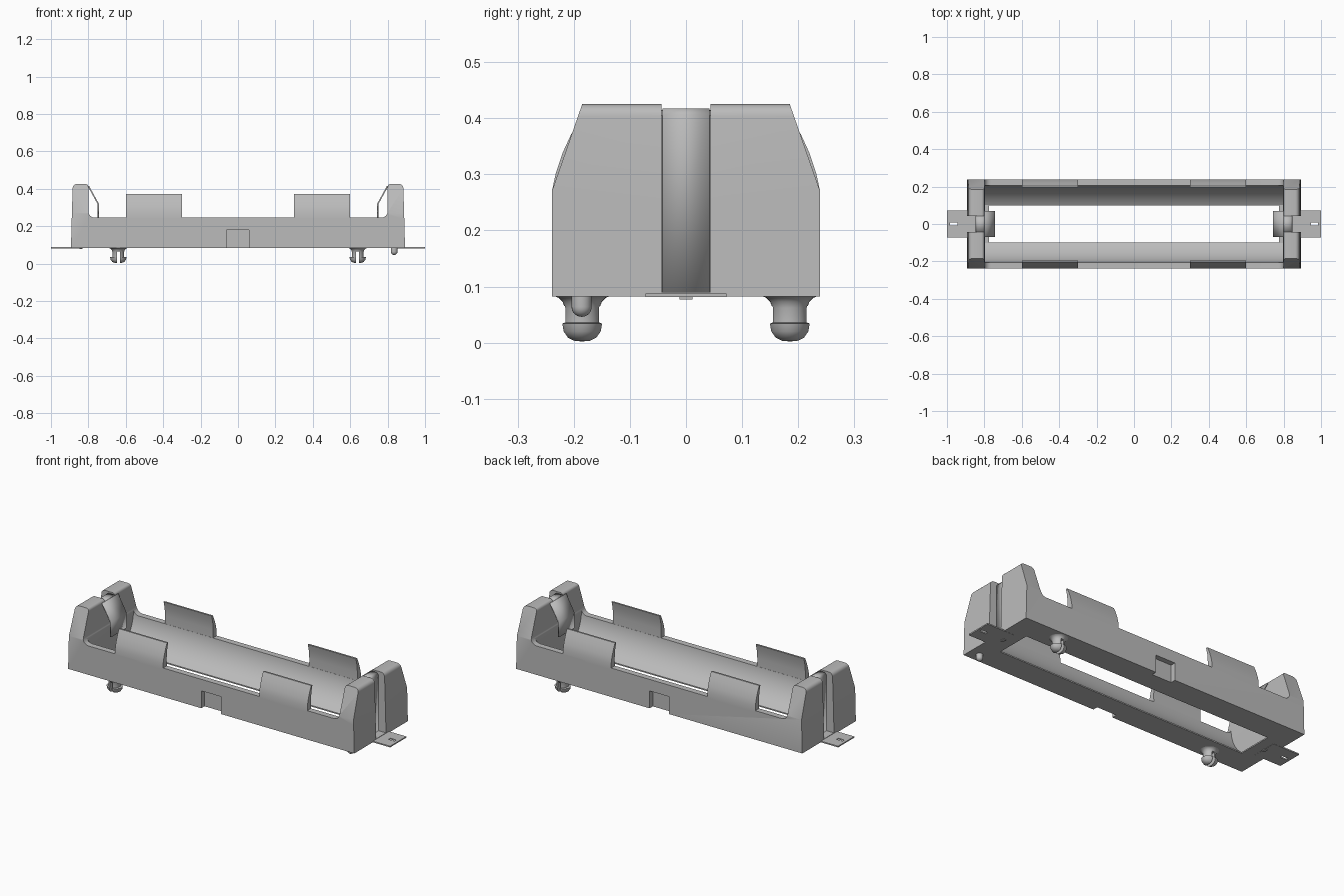
import bpy, bmesh, math
from mathutils import Vector

cube = bpy.data.objects.get("Cube")
if cube:
    bpy.data.objects.remove(cube, do_unlink=True)

grey = bpy.data.materials.new("plain_grey")
grey.use_nodes = True
grey.diffuse_color = (0.5, 0.5, 0.5, 1)
grey.node_tree.nodes["Principled BSDF"].inputs["Base Color"].default_value = (0.5, 0.5, 0.5, 1)


def finish(name, bm):
    bmesh.ops.recalc_face_normals(bm, faces=bm.faces[:])
    me = bpy.data.meshes.new(name)
    bm.to_mesh(me)
    bm.free()
    me.materials.append(grey)
    ob = bpy.data.objects.new(name, me)
    bpy.context.collection.objects.link(ob)
    return ob


def prism(name, pts, axis, lo, hi):
    """Extrude an outline: (x, z) points along y, or (y, z) points along x."""
    bm = bmesh.new()
    place = (lambda a, b, t: (a, t, b)) if axis == 'y' else (lambda a, b, t: (t, a, b))
    face = bm.faces.new([bm.verts.new(place(a, b, lo)) for a, b in pts])
    ext = bmesh.ops.extrude_face_region(bm, geom=[face])
    vs = [v for v in ext["geom"] if isinstance(v, bmesh.types.BMVert)]
    bmesh.ops.translate(bm, verts=vs, vec=Vector(place(0, 0, hi - lo)))
    return finish(name, bm)


def box(name, x0, x1, y0, y1, z0, z1):
    return prism(name, [(x0, z0), (x1, z0), (x1, z1), (x0, z1)], 'y', y0, y1)


def boolean(ob, cutter, op='DIFFERENCE'):
    m = ob.modifiers.new("cut", 'BOOLEAN')
    m.object, m.operation, m.solver = cutter, op, 'EXACT'
    bpy.context.view_layer.objects.active = ob
    bpy.ops.object.modifier_apply(modifier=m.name)
    bpy.data.objects.remove(cutter, do_unlink=True)


def arc(cx, cz, r, a0, a1, n):
    return [(cx + r * math.cos(math.radians(a0 + (a1 - a0) * i / n)),
             cz + r * math.sin(math.radians(a0 + (a1 - a0) * i / n))) for i in range(n + 1)]


def mirrored(half):
    return half + [(-a, b) for a, b in reversed(half)]


def lathe(name, profile, x, y, n=32):
    """Revolve (radius, z) points around a vertical axis at x, y."""
    bm = bmesh.new()
    vs = [bm.verts.new((r, 0, z)) for r, z in profile]
    es = [bm.edges.new(p) for p in zip(vs, vs[1:])]
    bmesh.ops.spin(bm, geom=vs + es, cent=(0, 0, 0), axis=(0, 0, 1),
                   angle=math.tau, steps=n, use_duplicate=False)
    bmesh.ops.remove_doubles(bm, verts=bm.verts[:], dist=0.0002)
    bmesh.ops.translate(bm, verts=bm.verts[:], vec=(x, y, 0))
    return finish(name, bm)


BASE, RIM, TOP = 0.082, 0.245, 0.425

# Tray body: side silhouette with raised ends, trimmed by the end silhouette
side = ([(0.893, BASE), (0.889, 0.24)] + arc(0.862, TOP - 0.022, 0.022, 0, 90, 5)
        + arc(0.815, TOP - 0.015, 0.015, 90, 180, 4) + arc(0.765, RIM + 0.035, 0.035, 0, -90, 6))
body = prism("tray_body", mirrored(side), 'y', -0.24, 0.24)
boolean(body, prism("end_trim", mirrored([(0.239, 0.05), (0.239, 0.27), (0.185, TOP), (0.18, 0.5)]),
                    'x', -1, 1), 'INTERSECT')

# Rounded cradle, open bottom window, and end slots
cradle = mirrored([(0.207, 0.6)] + arc(0, 0.27, 0.207, 0, -61, 14))
boolean(body, prism("cradle_cut", cradle, 'x', -0.797, 0.797))
boolean(body, box("window_cut", -0.775, 0.775, -0.1, 0.1, 0, 0.3))
for s in (-1, 1):
    x0, x1 = sorted((s * 0.84, s * 1.0))
    boolean(body, box("outer_slot", x0, x1, -0.044, 0.044, 0.09, 0.6))
    x0, x1 = sorted((s * 0.7, s * 1.0))
    boolean(body, box("web_top", x0, x1, -0.044, 0.044, 0.405, 0.6))
    # Small notch low in the middle of each long wall
    y0, y1 = sorted((s * 0.21, s * 0.3))
    boolean(body, box("wall_notch", -0.062, 0.06, y0, y1, 0, 0.18))

# Curved retaining tabs on the long walls
tab = [(0.239, 0.235), (0.239, 0.27), (0.232, 0.302), (0.220, 0.338), (0.204, 0.373),
       (0.194, 0.373), (0.203, 0.335), (0.207, 0.29), (0.206, 0.235)]
tabs = []
for ys, yname in ((-1, "front"), (1, "back")):
    for xs, xname in ((-1, "right"), (1, "left")):
        lo, hi = sorted((xs * 0.3, xs * 0.6))
        tabs.append(prism(f"{yname}_{xname}_tab", [(ys * a, b) for a, b in tab], 'x', lo, hi))


def strip(name, path, half_width, thick=0.007):
    """Bent sheet strip following an (x, z) path."""
    bm = bmesh.new()
    rows = [[bm.verts.new((x, y, z)) for y in (-half_width, half_width)] for x, z in path]
    for a, b in zip(rows, rows[1:]):
        bm.faces.new((a[0], a[1], b[1], b[0]))
    ob = finish(name, bm)
    m = ob.modifiers.new("thickness", 'SOLIDIFY')
    m.thickness, m.offset, m.use_even_offset = thick, 0, True
    return ob


# Metal contacts: flat terminal, riser over the end web, and bent spring leaf
parts = [body] + tabs
for s, side_name in ((-1, "right"), (1, "left")):
    x0, x1 = sorted((s * 0.835, s * 1.0))
    term = box(f"{side_name}_terminal", x0, x1, -0.072, 0.072, 0.081, 0.088)
    x0, x1 = sorted((s * 0.945, s * 0.983))
    boolean(term, box("terminal_hole", x0, x1, -0.008, 0.008, 0, 0.2))
    riser = strip(f"{side_name}_riser", [(s * x, z) for x, z in
                  ((0.843, 0.085), (0.843, 0.405), (0.836, 0.414), (0.808, 0.414), (0.797, 0.408))], 0.042)
    leaf = strip(f"{side_name}_spring_leaf", [(s * x, z) for x, z in
                 ((0.799, 0.413), (0.747, 0.318), (0.747, 0.235))], 0.07)
    nub = box(f"{side_name}_lock_nub", s * 0.84 - 0.008, s * 0.84 + 0.008, -0.012, 0.012, 0.077, 0.084)
    parts += [term, riser, leaf, nub]

# Split snap pegs at opposite corners
peg_profile = [(0, 0.002), (0.018, 0.003), (0.032, 0.009), (0.041, 0.02), (0.044, 0.034),
               (0.031, 0.036), (0.031, 0.062), (0.035, 0.073), (0.042, 0.080), (0.05, 0.083), (0, 0.083)]
for s, name in ((-1, "front_right_peg"), (1, "back_left_peg")):
    px, py = s * 0.64, s * 0.185
    peg = lathe(name, peg_profile, px, py)
    for v in peg.data.vertices:          # narrow the hooked head across the tray
        if v.co.z < 0.035:
            v.co.y = py + (v.co.y - py) * 0.82
    boolean(peg, box("peg_slot", px - 0.008, px + 0.008, py - 0.1, py + 0.1, -0.1, 0.065))
    parts.append(peg)

# Round-ended locating pin
pin = [(0, 0.046)] + arc(0, 0.064, 0.018, -75, 0, 6) + [(0.018, 0.084), (0, 0.084)]
parts.append(lathe("locating_pin", pin, 0.835, -0.186, 20))

for ob in parts:
    bpy.ops.object.select_all(action='DESELECT')
    ob.select_set(True)
    bpy.context.view_layer.objects.active = ob
    bpy.ops.object.shade_smooth_by_angle(angle=math.radians(30))
